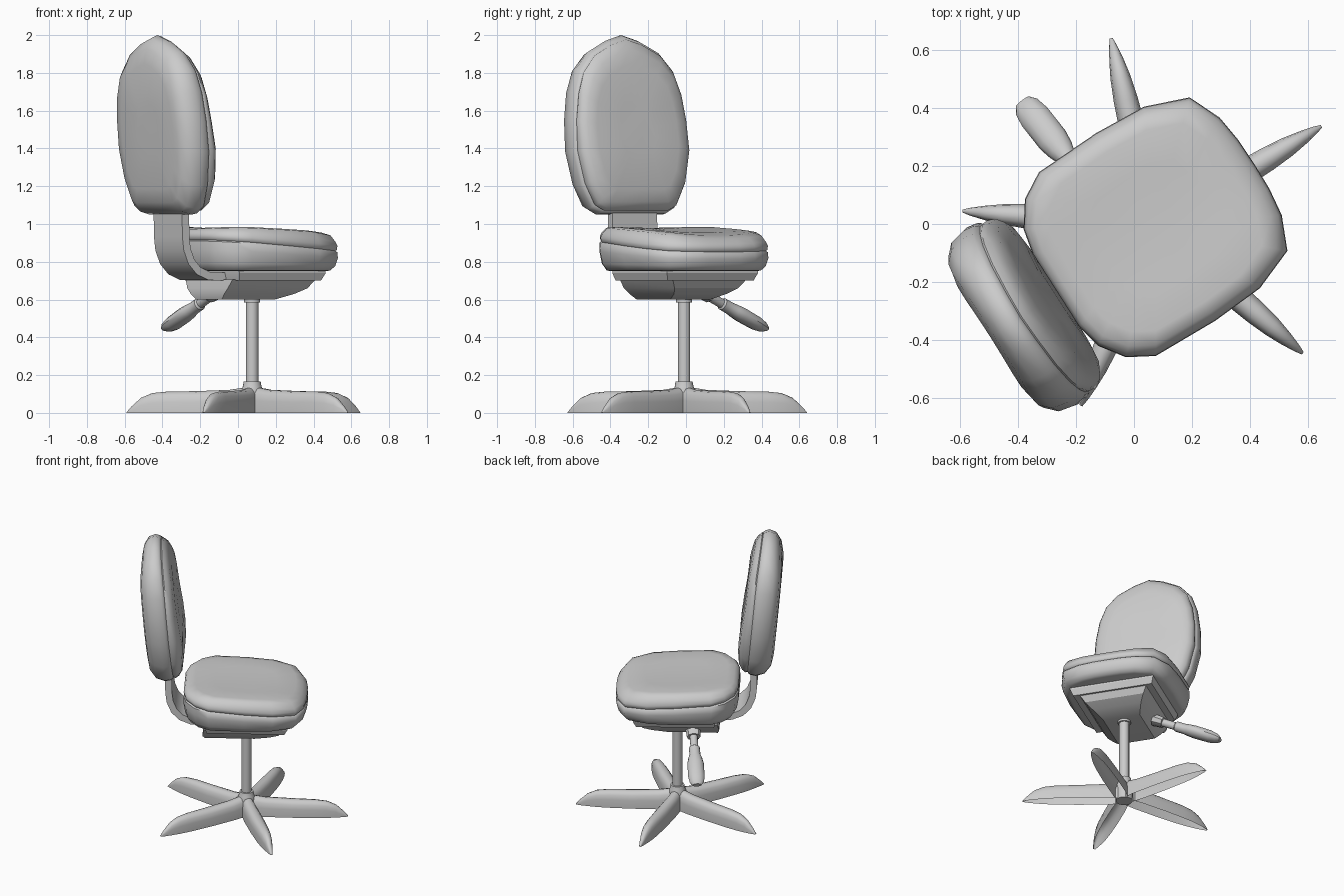
import bpy, bmesh, math
from mathutils import Matrix, Vector

if "Cube" in bpy.data.objects:
    bpy.data.objects.remove(bpy.data.objects["Cube"])

# Local frame: x forward, y to the sitter's left; the whole chair is turned about its column
PLACE = Matrix.Translation((0.075, -0.01, 0)) @ Matrix.Rotation(math.radians(32.5), 4, 'Z')


def finish(name, bm, angle=40):
    bmesh.ops.recalc_face_normals(bm, faces=bm.faces)
    bm.transform(PLACE)
    me = bpy.data.meshes.new(name)
    bm.to_mesh(me)
    bm.free()
    ob = bpy.data.objects.new(name, me)
    bpy.context.collection.objects.link(ob)
    bpy.ops.object.select_all(action='DESELECT')
    ob.select_set(True)
    bpy.context.view_layer.objects.active = ob
    bpy.ops.object.shade_smooth_by_angle(angle=math.radians(angle))
    return ob


def loft(name, rings, angle=40, closed=True):
    """Skin a list of equal-length rings; closed ones get both ends capped."""
    bm = bmesh.new()
    vr = [[bm.verts.new(p) for p in r] for r in rings]
    n = len(vr[0])
    for a, b in zip(vr, vr[1:]):
        for i in range(n if closed else n - 1):
            j = (i + 1) % n
            bm.faces.new((a[i], a[j], b[j], b[i]))
    if closed:
        bm.faces.new(vr[0])
        bm.faces.new(vr[-1])
    return finish(name, bm, angle)


def mirrored(half):
    """Close a half outline (a, b>=0) by mirroring b; both ends lie on b = 0."""
    return half + [(a, -b) for a, b in half[-2:0:-1]]


def rect(x0, x1, w, z):
    return [(x0, -w, z), (x1, -w, z), (x1, w, z), (x0, w, z)]


def tube(p, q, stations, n=12, name="tube", angle=40):
    """Elliptical loft from p to q; stations are (t, horizontal radius, other radius)."""
    p, q = Vector(p), Vector(q)
    d = (q - p).normalized()
    side = Vector((1, 0, 0))
    side = (side - d * side.dot(d)).normalized()
    up = d.cross(side)
    rings = []
    for t, a, b in stations:
        c = p.lerp(q, t)
        rings.append([c + side * a * math.cos(2 * math.pi * i / n)
                      + up * b * math.sin(2 * math.pi * i / n) for i in range(n)])
    return loft(name, rings, angle)


# Seat cushion: two padded layers, the seam climbing towards the rear
seat_outline = mirrored([(-.41, 0), (-.41, .15), (-.39, .24), (-.33, .325), (-.24, .377),
                         (0, .385), (.19, .373), (.34, .315), (.39, .2), (.403, .1), (.405, 0)])


def seat_ring(z, s, slope):
    ring = []
    for x, y in seat_outline:
        x, y = x * s, y * s
        dz = -slope * x + .12 * y * y * (z > .94)
        if z > .93 and x > .25:
            dz -= (x - .25) * .1
        ring.append((x, y, z + dz))
    return ring


loft("seat", [seat_ring(z, s, k) for z, s, k in [
    (.75, .86, 0), (.755, .91, 0), (.785, .965, .02), (.84, .995, .06), (.877, .99, .08),
    (.884, .968, .08), (.89, .982, .08), (.91, .99, .075), (.935, .965, .065),
    (.953, .91, .055), (.963, .8, .05), (.965, .5, .05), (.965, .2, .05)]], 50)

# Backrest: leaning shell plus front pad, outline given as (height, half width)
back_outline = mirrored([(1.05, 0), (1.05, .21), (1.08, .265), (1.2, .322), (1.38, .36),
                         (1.55, .357), (1.7, .335), (1.82, .293), (1.91, .215),
                         (1.97, .1), (2.0, 0)])


def back_ring(depth, s):
    ring = []
    for z, y in back_outline:
        z, y = 1.5 + (z - 1.5) * s, y * s
        x = -.515 - .09 * (z - 1.1) + depth
        if depth > .05:                      # slight lumbar swell
            x += .02 * math.exp(-((z - 1.3) / .2) ** 2)
        taper = max(0, (z - 1.75) / .25)
        x -= depth * .3 * taper
        ring.append((x, y - .012, z))
    return ring


loft("backrest", [back_ring(d, s) for d, s in [
    (-.118, .3), (-.116, .7), (-.105, .86), (-.068, .965), (-.01, 1), (.025, .985),
    (.04, .965), (.044, .945), (.052, .955), (.075, .92), (.095, .85), (.103, .7),
    (.104, .3)]], 50)

# Curved flat bracket carrying the backrest
path = [(-.51, 1.2), (-.505, .93), (-.497, .865), (-.47, .80), (-.425, .752),
        (-.36, .725), (-.2, .72)]
rings = []
for i, (x, z) in enumerate(path):
    a, b = path[max(i - 1, 0)], path[min(i + 1, len(path) - 1)]
    t = Vector((b[0] - a[0], b[1] - a[1])).normalized()
    nx, nz = -t.y * .022, t.x * .022
    rings.append([(x + nx, -.14, z + nz), (x + nx, .14, z + nz),
                  (x - nx, .14, z - nz), (x - nx, -.14, z - nz)])
loft("back_bracket", rings, 35)

# Plate and tapered mechanism housing under the seat
loft("seat_plate", [rect(-.26, .28, .285, .76), rect(-.26, .28, .285, .74),
                    rect(-.25, .26, .27, .70)], 20)
loft("mechanism", [rect(-.27, .25, .23, .705), rect(-.28, .22, .20, .66),
                   rect(-.28, .16, .165, .63), rect(-.27, .06, .125, .60)], 20)

# Gas column with collar and the base hub
tube((0, 0, .05), (0, 0, .64), [(0, .033, .033), (1, .033, .033)], 16, "column")
tube((0, 0, .585), (0, 0, .62), [(0, .043, .043), (1, .043, .043)], 16, "column_collar")
tube((0, 0, 0), (0, 0, .165), [(0, .055, .055), (.72, .058, .058), (.84, .05, .05),
                               (1, .045, .045)], 20, "base_hub")

# Five hollow blade-like feet, open underneath
stations = [(.04, .04, .135), (.12, .046, .122), (.3, .047, .115), (.45, .042, .113),
            (.53, .035, .105), (.59, .025, .08), (.64, .014, .035), (.668, .005, .003)]
section = [(-1, 0), (-1, .5), (-.85, .78), (-.5, .95), (0, 1),
           (.5, .95), (.85, .78), (1, .5), (1, 0)]
for k in range(5):
    rot = Matrix.Rotation(math.radians(72 * k - 1.2), 3, 'Z')
    loft(f"base_foot_{k + 1}",
         [[rot @ Vector((L, w * a, h * b)) for a, b in section] for L, w, h in stations],
         45, closed=False)

# Adjustment lever: socket, shaft and flattened grip
p, q = (-.11, .17, .645), (-.155, .61, .445)
tube(p, q, [(0, .05, .04), (.14, .045, .035)], 8, "lever_socket")
tube(p, q, [(0, .026, .026), (.5, .026, .026)], 12, "lever_shaft")
tube(p, q, [(.32, .024, .024), (.34, .036, .034), (.46, .036, .034), (.52, .046, .037),
            (.62, .054, .04), (.85, .054, .038), (.95, .046, .028), (1, .03, .014)],
     12, "lever_grip")
